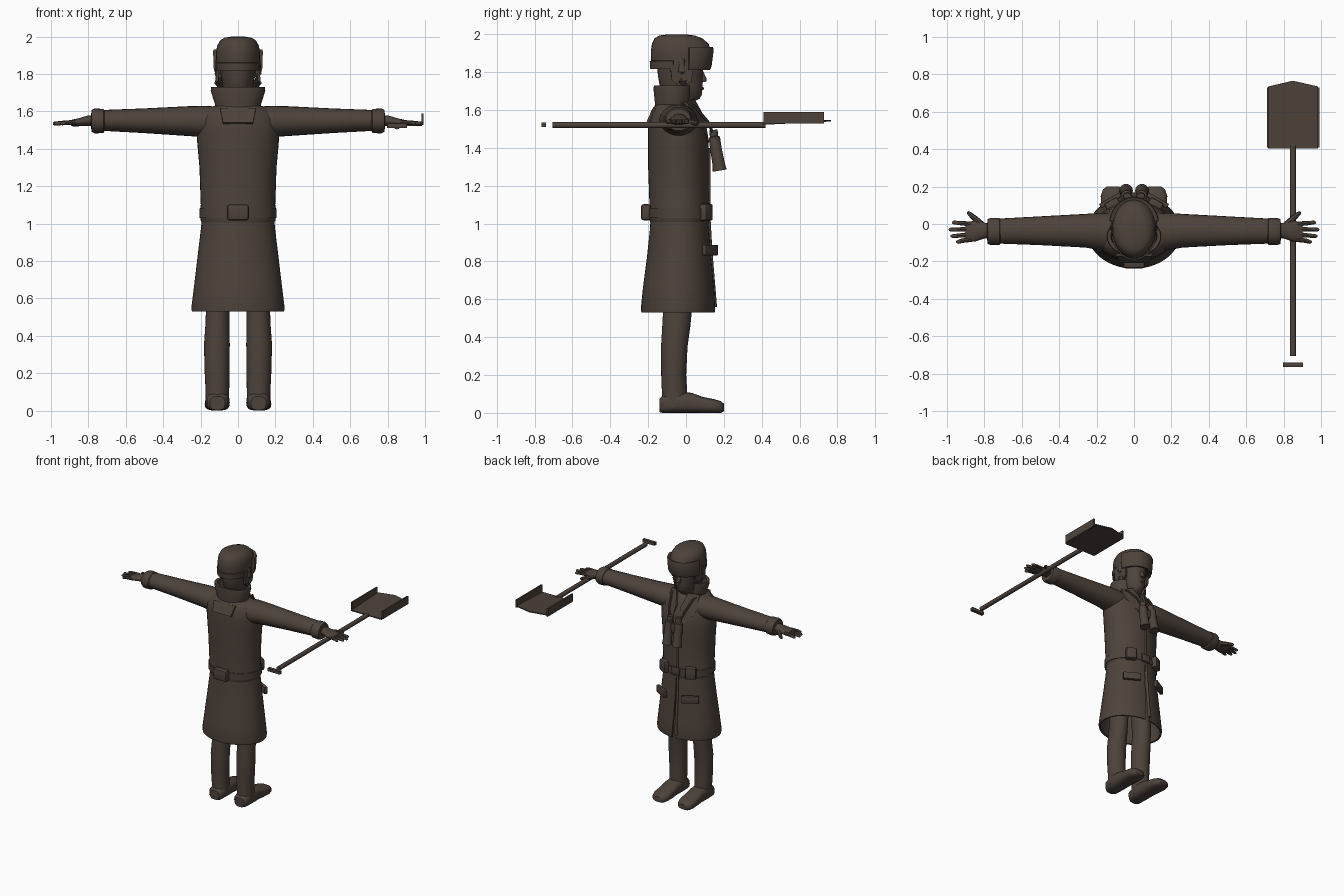
import bpy, bmesh, math
from mathutils import Vector, Matrix

mat = bpy.data.materials.new("dark_brown")
mat.diffuse_color = (0.075, 0.055, 0.044, 1)


def finish(name, bm, thick=0.0, angle=40):
    bmesh.ops.recalc_face_normals(bm, faces=bm.faces[:])
    if thick:
        bmesh.ops.solidify(bm, geom=bm.faces[:], thickness=thick)
        bmesh.ops.recalc_face_normals(bm, faces=bm.faces[:])
    me = bpy.data.meshes.new(name)
    bm.to_mesh(me)
    bm.free()
    me.materials.append(mat)
    ob = bpy.data.objects.new(name, me)
    bpy.context.collection.objects.link(ob)
    bpy.ops.object.select_all(action='DESELECT')
    ob.select_set(True)
    bpy.context.view_layer.objects.active = ob
    bpy.ops.object.shade_smooth_by_angle(angle=math.radians(angle))
    return ob


def bridge(bm, rows, closed, caps):
    n = len(rows[0])
    for r0, r1 in zip(rows, rows[1:]):
        for i in range(n if closed else n - 1):
            j = (i + 1) % n
            bm.faces.new((r0[i], r0[j], r1[j], r1[i]))
    if caps:
        bm.faces.new(rows[0][::-1])
        bm.faces.new(rows[-1])


# Rings are (position on axis, centre a, centre b, radius a, radius b)
def loft(name, rings, axis='Z', n=28, power=2.0, arcs=None, thick=0.0, caps=True, s=1, angle=40):
    bm = bmesh.new()
    rows = []
    for k, (t, a, b, ra, rb) in enumerate(rings):
        lo, hi = arcs[k] if arcs else (0, 360)
        row = []
        for i in range(n):
            th = math.radians(lo + (hi - lo) * i / (n - 1 if arcs else n))
            c, d = math.cos(th), math.sin(th)
            u = a + ra * math.copysign(abs(c) ** (2 / power), c)
            v = b + rb * math.copysign(abs(d) ** (2 / power), d)
            x, y, z = {'X': (t, u, v), 'Y': (u, t, v), 'Z': (u, v, t)}[axis]
            row.append(bm.verts.new((x * s, y, z)))
        rows.append(row)
    bridge(bm, rows, not arcs, caps and not arcs)
    return finish(name, bm, thick, angle)


def tube(name, pts, radii, n=10, s=1):
    bm = bmesh.new()
    p = [Vector((x * s, y, z)) for x, y, z in pts]
    rows = []
    for i, c in enumerate(p):
        d = p[min(i + 1, len(p) - 1)] - p[max(i - 1, 0)]
        q = d.to_track_quat('Z', 'Y')
        rows.append([bm.verts.new(c + q @ Vector((radii[i] * math.cos(k * math.tau / n),
                                                  radii[i] * math.sin(k * math.tau / n), 0)))
                     for k in range(n)])
    bridge(bm, rows, True, True)
    return finish(name, bm)


def plate(name, pts, thick, s=1):
    bm = bmesh.new()
    bm.faces.new([bm.verts.new((x * s, y, z)) for x, y, z in pts])
    return finish(name, bm, thick, 20)


def box(name, centre, size, turn=0, bevel=0.0):
    bm = bmesh.new()
    bmesh.ops.create_cube(bm, size=1)
    bmesh.ops.scale(bm, vec=size, verts=bm.verts)
    if bevel:
        bmesh.ops.bevel(bm, geom=bm.edges[:], offset=bevel, segments=2, affect='EDGES', profile=0.5)
    bmesh.ops.rotate(bm, matrix=Matrix.Rotation(math.radians(turn), 3, 'Z'), verts=bm.verts)
    bmesh.ops.translate(bm, vec=centre, verts=bm.verts)
    return finish(name, bm)


# Coat: closed upper part, open skirt with a front slit
loft("coat_body", [(1.0, 0, -.035, .192, .152), (1.02, 0, -.035, .2, .158), (1.06, 0, -.035, .206, .16),
                   (1.1, 0, -.037, .199, .156), (1.3, 0, -.04, .206, .16), (1.42, 0, -.04, .217, .16),
                   (1.5, 0, -.045, .222, .155), (1.56, 0, -.055, .212, .142),
                   (1.6, 0, -.06, .18, .122), (1.63, 0, -.065, .13, .095)], n=40)
loft("coat_skirt", [(1.06, 0, -.035, .19, .15), (.96, 0, -.035, .2, .157), (.82, 0, -.037, .217, .17),
                    (.66, 0, -.04, .236, .188), (.55, 0, -.042, .25, .197), (.53, 0, -.042, .247, .194)],
     n=48, arcs=[(90 + g, 450 - g) for g in (.5, .8, 1.5, 2.5, 3.5, 3.8)], thick=.012)
tube("coat_edge", [(-.012, .121, 1.04), (-.014, .13, .85), (-.018, .152, .56)], [.008, .01, .012])
tube("front_seam", [(-.01, .121, 1.4), (-.01, .121, 1.06)], [.008, .008])
loft("belt", [(1.03, 0, -.035, .207, .163), (1.08, 0, -.036, .207, .163)], n=40, thick=.006, caps=False)
box("belt_buckle", (0, .127, 1.055), (.07, .02, .06), 0, .005)
box("back_pouch", (0, -.212, 1.06), (.115, .05, .085), 0, .012)
plate("back_collar_tab", [(-.095, -.172, 1.615), (-.08, -.208, 1.54), (.08, -.208, 1.54), (.095, -.172, 1.615)], .016)

# Collar open at the throat
loft("collar", [(1.59, 0, -.065, .12, .1), (1.64, 0, -.065, .124, .1), (1.71, 0, -.066, .146, .106),
                (1.73, 0, -.066, .143, .104)], n=32, arcs=[(126, 414)] * 4, thick=.02)

# Head and face
loft("head", [(1.56, 0, -.06, .065, .07), (1.64, 0, -.045, .065, .075), (1.66, 0, -.01, .05, .082),
              (1.68, 0, -.015, .066, .098), (1.72, 0, -.025, .08, .113), (1.78, 0, -.03, .09, .118),
              (1.86, 0, -.03, .1, .125)], n=28)
tube("nose", [(0, .082, 1.80), (0, .092, 1.765), (0, .095, 1.748)], [.01, .017, .014])
tube("lips", [(-.025, .076, 1.712), (0, .086, 1.714), (.025, .076, 1.712)], [.004, .009, .004])

# Fur hat with front flap, neck flap and ear flaps
loft("hat_crown", [(1.83, 0, -.025, .11, .155), (1.87, 0, -.025, .116, .16), (1.91, 0, -.026, .118, .16),
                   (1.95, 0, -.03, .112, .15), (1.98, 0, -.04, .095, .125), (1.994, 0, -.048, .072, .093),
                   (2.0, 0, -.05, .035, .045)], n=32)
loft("hat_front_flap", [(1.812, 0, -.015, .128, .142), (1.83, 0, -.015, .133, .15), (1.92, 0, -.015, .136, .162),
                        (1.932, 0, -.015, .132, .157)], n=28, arcs=[(12, 168)] * 4, thick=.03)
loft("hat_neck_flap", [(1.818, 0, -.025, .12, .164), (1.86, 0, -.025, .124, .167)],
     n=28, arcs=[(195, 345)] * 2, thick=.025)

for s, side in ((1, "right"), (-1, "left")):
    tube(side + "_ear_flap", [(.1, -.02, 1.87), (.104, -.025, 1.8), (.104, -.02, 1.755), (.092, -.01, 1.725)],
         [.02, .022, .024, .012], s=s)
    plate(side + "_ear_flap_panel", [(.116, -.085, 1.85), (.12, -.075, 1.76), (.105, -.03, 1.72),
                                     (.108, .03, 1.75), (.112, .04, 1.85)], .016, s)
    # Lapels and carrying strap
    plate(side + "_lapel", [(.12, .0, 1.645), (.135, .075, 1.53), (.05, .122, 1.43),
                            (.02, .1, 1.56), (.05, .045, 1.66)], .014, s)
    tube(side + "_strap", [(.045, .145, 1.47), (.07, .115, 1.54), (.095, .045, 1.62), (.115, -.05, 1.65)],
         [.008] * 4, 8, s)
    # Sleeves and cuffs
    loft(side + "_sleeve", [(.1, -.045, 1.545, .1, .08), (.18, -.04, 1.546, .1, .084), (.26, -.036, 1.548, .09, .08),
                            (.5, -.036, 1.55, .077, .066), (.74, -.038, 1.552, .066, .055)], 'X', 24, s=s)
    loft(side + "_cuff", [(.71, -.04, 1.55, .062, .052), (.72, -.04, 1.549, .072, .064), (.765, -.04, 1.549, .073, .067),
                          (.783, -.04, 1.549, .066, .058), (.785, -.04, 1.549, .045, .038)], 'X', 24, s=s)
    # Hands
    loft(side + "_palm", [(.76, -.038, 1.55, .036, .03), (.8, -.035, 1.55, .042, .029), (.85, -.038, 1.543, .056, .021),
                          (.885, -.042, 1.54, .054, .016), (.9, -.042, 1.539, .045, .011)], 'X', 20, s=s)
    for k, (y0, y1, x1) in enumerate(((-.083, -.096, .95), (-.056, -.065, .98), (-.028, -.03, .99), (0, .008, .972))):
        tube(f"{side}_finger_{k + 1}", [(.87, y0, 1.541), (.92, (y0 + y1) / 2, 1.54), (x1 - .008, y1, 1.535),
                                       (x1, y1, 1.534)], [.013, .012, .01, .005], 8, s)
    tube(side + "_thumb", [(.81, -.01, 1.542), (.845, .025, 1.537), (.88, .055, 1.53), (.89, .064, 1.528)],
         [.02, .016, .012, .006], 8, s)
    # Legs and boots
    loft(side + "_leg", [(.85, .1, -.045, .07, .08), (.54, .108, -.045, .063, .076), (.45, .11, -.052, .065, .074),
                         (.35, .113, -.062, .069, .07), (.2, .112, -.065, .066, .066), (.1, .11, -.06, .063, .067),
                         (.03, .11, -.062, .062, .07)], s=s)
    loft(side + "_boot", [(-.14, .11, .04, .04, .036), (-.125, .11, .045, .056, .045), (-.05, .11, .056, .064, .056),
                          (.03, .11, .053, .062, .053), (.09, .11, .042, .066, .042), (.15, .112, .036, .066, .036),
                          (.185, .112, .031, .054, .031), (.2, .112, .028, .034, .02)], 'Y', 24, 2.8, s=s)
    # Belt pouches and pocket flaps
    box(side + "_belt_pouch", (s * .115, .105, 1.06), (.08, .05, .09), -s * 28, .012)
    box(side + "_pocket_flap", (s * .125, .128, .86), (.13, .025, .055), -s * 30, .004)
    # Field glasses hanging on the chest
    tube(side + "_barrel", [(.036, .145, 1.495), (.037, .148, 1.46), (.04, .15, 1.455), (.042, .157, 1.4),
                            (.043, .17, 1.33), (.043, .178, 1.28)], [.022, .022, .03, .031, .032, .037], 16, s)
box("glasses_bridge", (0, .155, 1.41), (.05, .025, .07), 0, .004)

# Shovel
tube("shovel_shaft", [(.85, -.705, 1.521), (.85, .42, 1.521)], [.017, .017], 12)
box("shovel_grip", (.85, -.752, 1.522), (.108, .024, .024))
plate("shovel_blade", [(.717, .405, 1.522), (.985, .405, 1.522), (.985, .735, 1.538),
                       (.85, .766, 1.54), (.717, .735, 1.538)], .008)
for x, side in ((.716, "inner"), (.987, "outer")):
    box(side + "_blade_wall", (x, .57, 1.559), (.012, .32, .062))
